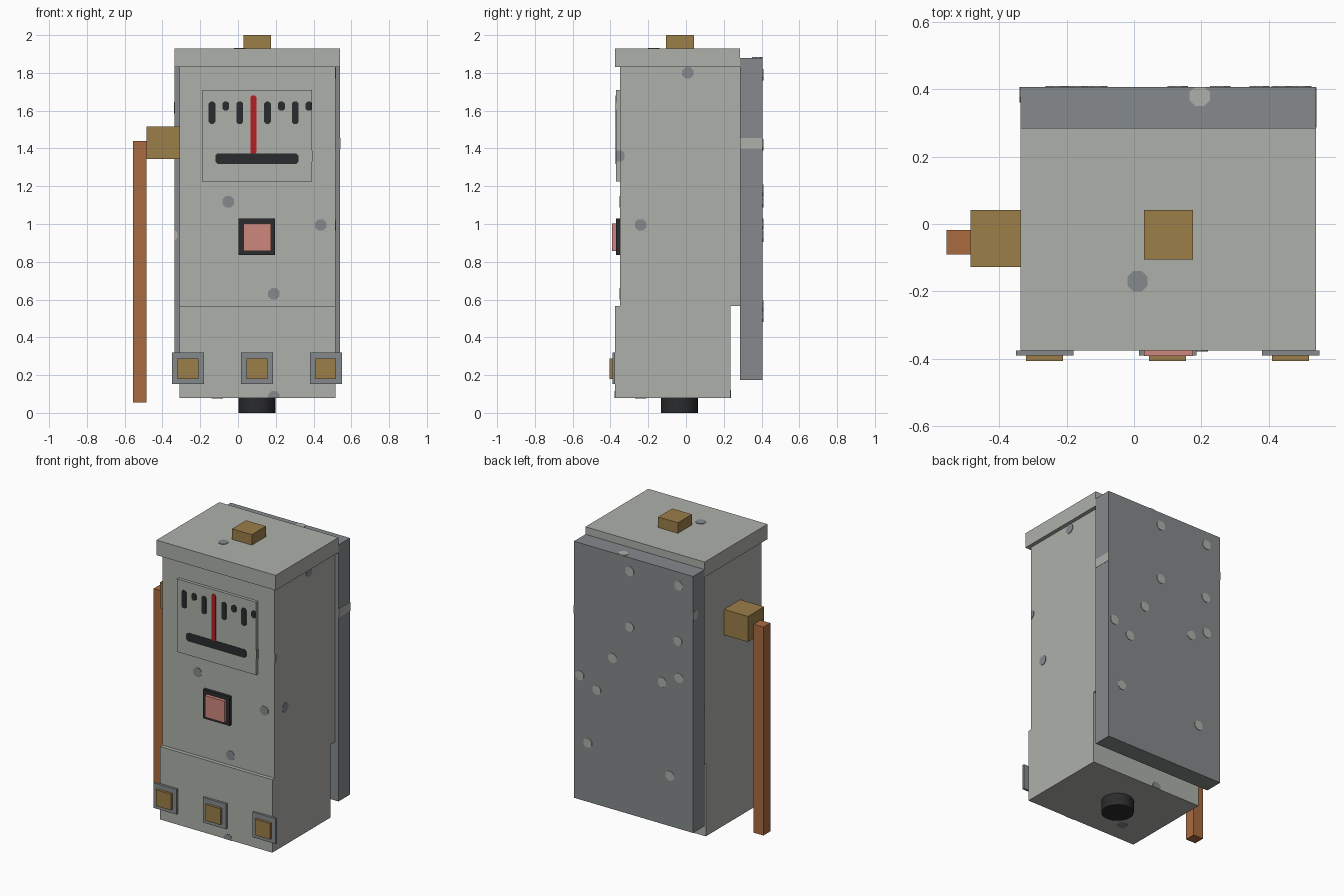
import bpy
import bmesh
from mathutils import Vector

if "Cube" in bpy.data.objects:
    bpy.data.objects.remove(bpy.data.objects["Cube"], do_unlink=True)


def material(name, rgb):
    lin = [((c / 255 + 0.055) / 1.055) ** 2.4 for c in rgb] + [1]
    m = bpy.data.materials.new(name)
    m.use_nodes = True
    m.diffuse_color = lin
    node = m.node_tree.nodes["Principled BSDF"]
    node.inputs["Base Color"].default_value = lin
    node.inputs["Roughness"].default_value = 0.8
    return m


LIGHT = material("light grey", (173, 176, 170))
DARK = material("slate grey", (133, 138, 140))
BRASS = material("brass", (156, 126, 74))
COPPER = material("copper", (169, 107, 64))
BLACK = material("black", (42, 43, 45))
PINK = material("pink", (206, 135, 124))
RED = material("red", (180, 30, 35))


def finish(name, bm, mat):
    bmesh.ops.recalc_face_normals(bm, faces=bm.faces)
    me = bpy.data.meshes.new(name)
    bm.to_mesh(me)
    bm.free()
    me.materials.append(mat)
    ob = bpy.data.objects.new(name, me)
    bpy.context.collection.objects.link(ob)
    return ob


def box(name, mat, x, y, z):
    """Box given by its (low, high) extent on each axis."""
    bm = bmesh.new()
    bmesh.ops.create_cube(bm, size=1)
    for v in bm.verts:
        v.co = [lo + (hi - lo) * (c + 0.5) for c, (lo, hi) in zip(v.co, (x, y, z))]
    return finish(name, bm, mat)


def extrude(bm, points, offset):
    face = bm.faces.new([bm.verts.new(p) for p in points])
    new = bmesh.ops.extrude_face_region(bm, geom=[face], use_keep_orig=True)
    bmesh.ops.translate(bm, vec=offset,
                        verts=[g for g in new["geom"] if isinstance(g, bmesh.types.BMVert)])


def plates(name, mat, items, clip=None):
    """Thin chamfered plates: (axis, side, centre, width, height, chamfer)."""
    bm = bmesh.new()
    for axis, side, centre, w, h, c in items:
        i, j = [k for k in range(3) if k != axis]
        a, b = w / 2, h / 2
        outline = [(a - c, -b), (a, c - b), (a, b - c), (a - c, b),
                   (c - a, b), (-a, b - c), (-a, c - b), (c - a, -b)]
        pts = []
        for du, dv in outline:
            p = Vector(centre)
            p[i] += du
            p[j] += dv
            if clip:
                for k in (i, j):
                    p[k] = min(max(p[k], clip[k][0]), clip[k][1])
            pts.append(p)
        offset = Vector((0, 0, 0))
        offset[axis] = side * 0.003
        extrude(bm, pts, offset)
    return finish(name, bm, mat)


def spot(axis, side, x, y, z):
    return (axis, side, (x, y, z), 0.06, 0.06, 0.017)


# Stepped cabinet body, extruded across x
bm = bmesh.new()
profile = [(-0.375, 0.08), (0.235, 0.08), (0.235, 0.565), (0.285, 0.565),
           (0.285, 1.83), (-0.35, 1.83), (-0.35, 0.565), (-0.375, 0.565)]
extrude(bm, [(-0.31, y, z) for y, z in profile], Vector((0.825, 0, 0)))
finish("cabinet_body", bm, LIGHT)

# Lid, back panel, top knob
box("lid", LIGHT, (-0.337, 0.54), (-0.375, 0.285), (1.83, 1.93))
box("back_panel", DARK, (-0.337, 0.54), (0.285, 0.406), (0.175, 1.88))
box("panel_side_band", LIGHT, (0.53, 0.542), (0.286, 0.405), (1.397, 1.455))
box("top_knob", BRASS, (0.03, 0.175), (-0.105, 0.042), (1.93, 2.0))

# Side lever
box("lever_bracket", BRASS, (-0.485, -0.31), (-0.128, 0.042), (1.345, 1.515))
box("lever_bar", COPPER, (-0.557, -0.485), (-0.09, -0.018), (0.055, 1.44))

# Round plug under the body
bpy.ops.mesh.primitive_cylinder_add(vertices=24, radius=0.098, depth=0.08,
                                    location=(0.1, -0.035, 0.04))
plug = bpy.context.object
plug.name = "bottom_plug"
plug.data.materials.append(BLACK)
bpy.ops.object.shade_smooth_by_angle()

# Gauge with ticks, needle and base bar
box("gauge_plate", LIGHT, (-0.19, 0.392), (-0.37, -0.35), (1.225, 1.71))
ticks = []
for n in range(8):
    if n == 3:
        continue
    low = 1.6 if n in (1, 5, 7) else 1.53
    ticks.append((1, -1, (-0.138 + 0.0735 * n, -0.37, (low + 1.648) / 2),
                  0.036, 1.648 - low, 0.01))
plates("gauge_ticks", BLACK, ticks, ((-0.19, 0.392), (-1, 1), (0, 2)))
plates("gauge_base_bar", BLACK, [(1, -1, (0.1, -0.37, 1.346), 0.44, 0.055, 0.011)])
plates("gauge_needle", RED, [(1, -1, (0.081, -0.37, 1.525), 0.032, 0.31, 0.008)])

# Push button
box("button_frame", BLACK, (0.003, 0.197), (-0.37, -0.35), (0.835, 1.028))
box("button", PINK, (0.03, 0.175), (-0.392, -0.37), (0.858, 1.002))

# Three studs along the lower front
for label, x in (("right", -0.265), ("middle", 0.1), ("left", 0.465)):
    box(label + "_stud_plate", DARK, (x - 0.085, x + 0.085), (-0.39, -0.375), (0.153, 0.32))
    box(label + "_stud", BRASS, (x - 0.055, x + 0.055), (-0.406, -0.39), (0.18, 0.287))

# Dark spots on the light body
plates("dark_spots", DARK, [
    spot(1, -1, -0.052, -0.35, 1.118), spot(1, -1, 0.438, -0.35, 0.995),
    spot(1, -1, 0.19, -0.35, 0.63), spot(1, -1, 0.19, -0.375, 0.085),
    spot(0, 1, 0.515, 0.01, 1.8), spot(0, 1, 0.515, -0.24, 0.995),
    spot(0, 1, 0.515, -0.355, 1.36), spot(2, 1, 0.01, -0.17, 1.93),
    spot(2, -1, -0.11, -0.24, 0.08), spot(1, 1, 0.02, 0.235, 0.09),
], ((-0.31, 0.515), (-0.35, 0.285), (0.08, 1.83)))
plates("gauge_edge_spot", DARK, [spot(0, 1, 0.392, -0.355, 1.36)],
       ((-1, 1), (-0.37, -0.35), (0, 2)))

# Light spots on the dark back panel
back = [(0.13, 1.79), (-0.23, 1.79), (0.13, 1.42), (-0.225, 1.42), (0.256, 1.18),
        (0.496, 1.0), (0.372, 0.936), (-0.109, 1.117), (-0.233, 1.177),
        (0.438, 0.567), (-0.167, 0.51)]
plates("light_spots", LIGHT, [spot(1, 1, x, 0.406, z) for x, z in back] + [
    spot(2, 1, 0.195, 0.38, 1.88), spot(0, -1, -0.337, 0.39, 1.615),
    spot(1, -1, -0.35, 0.285, 0.94),
], ((-0.337, 0.54), (0.285, 0.406), (0.175, 1.88)))
